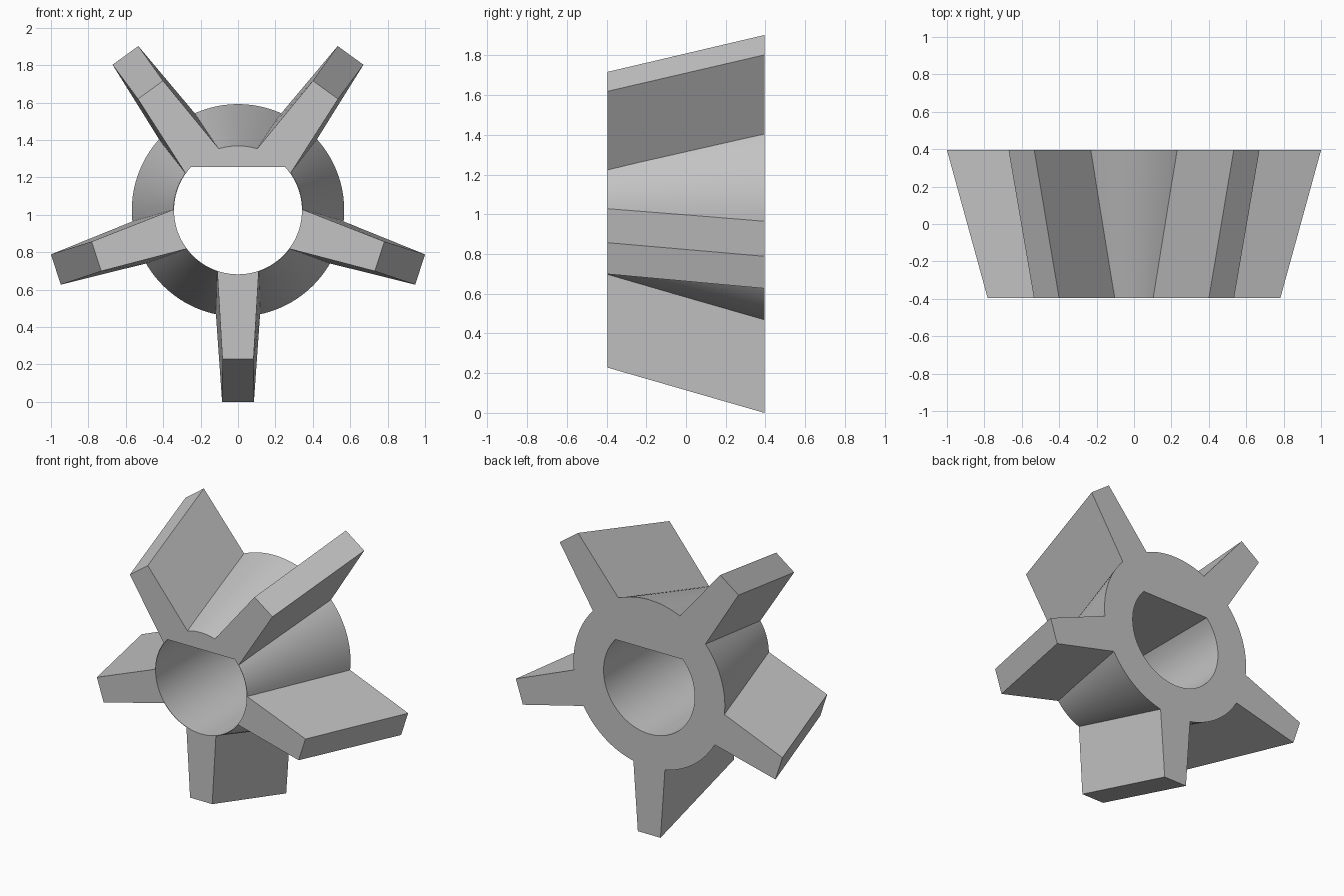
import bpy
import bmesh
from math import sin, cos, asin, pi, radians

if "Cube" in bpy.data.objects:
    bpy.data.objects.remove(bpy.data.objects["Cube"])

AXIS_Z = 1.024      # height of the hub axis
HALF = 0.395        # half the depth
FLAT = 0.231        # flat of the bore above the axis
BORE = 0.342

grey = bpy.data.materials.new("plain grey")
grey.use_nodes = True
colour = (0.55, 0.55, 0.55, 1)
grey.diffuse_color = colour
grey.node_tree.nodes["Principled BSDF"].inputs["Base Color"].default_value = colour


def loft(name, front, back, depth=HALF):
    """Closed solid between a front and a back outline, given as (x, z)."""
    bm = bmesh.new()
    f = [bm.verts.new((x, -depth, z + AXIS_Z)) for x, z in front]
    b = [bm.verts.new((x, depth, z + AXIS_Z)) for x, z in back]
    bm.faces.new(f)
    bm.faces.new(b[::-1])
    n = len(f)
    for i in range(n):
        j = (i + 1) % n
        bm.faces.new((f[i], b[i], b[j], f[j]))
    bmesh.ops.recalc_face_normals(bm, faces=bm.faces)
    mesh = bpy.data.meshes.new(name)
    bm.to_mesh(mesh)
    bm.free()
    mesh.materials.append(grey)
    obj = bpy.data.objects.new(name, mesh)
    bpy.context.collection.objects.link(obj)
    return obj


def arc(radius, start, end, count):
    return [(radius * cos(start + (end - start) * i / count),
             radius * sin(start + (end - start) * i / count))
            for i in range(count + 1)]


def combine(target, other, operation):
    """Apply a boolean and drop the helper."""
    other.hide_render = True
    mod = target.modifiers.new("join", "BOOLEAN")
    mod.operation = operation
    mod.solver = "EXACT"
    mod.object = other
    bpy.context.view_layer.objects.active = target
    bpy.ops.object.modifier_apply(modifier=mod.name)
    bpy.data.objects.remove(other)


def fin_outline(angle, inner, outer, root, tip):
    """Tapered radial blade section, root and tip being half widths."""
    corners = [(inner, -root), (outer, -tip), (outer, tip), (inner, root)]
    return [(r * cos(angle) - t * sin(angle), r * sin(angle) + t * cos(angle))
            for r, t in corners]


# Conical hub, widening to the back
hub = loft("finned_hub", arc(0.345, 0, 2 * pi, 96)[:-1],
           arc(0.568, 0, 2 * pi, 96)[:-1])

# Five drafted fins that follow the cone
for i in range(5):
    a = radians(-90 + 72 * i)
    fin = loft("fin", fin_outline(a, 0.2, 0.796, 0.118, 0.083),
               fin_outline(a, 0.43, 1.024, 0.127, 0.085))
    combine(hub, fin, "UNION")

# D-shaped bore, flat side up
edge = asin(FLAT / BORE)
d_shape = arc(BORE, pi - edge, 2 * pi + edge, 72)
combine(hub, loft("bore_cutter", d_shape, d_shape, 0.6), "DIFFERENCE")

bpy.ops.object.select_all(action="DESELECT")
hub.select_set(True)
bpy.context.view_layer.objects.active = hub
bpy.ops.object.shade_smooth_by_angle(angle=radians(25))
